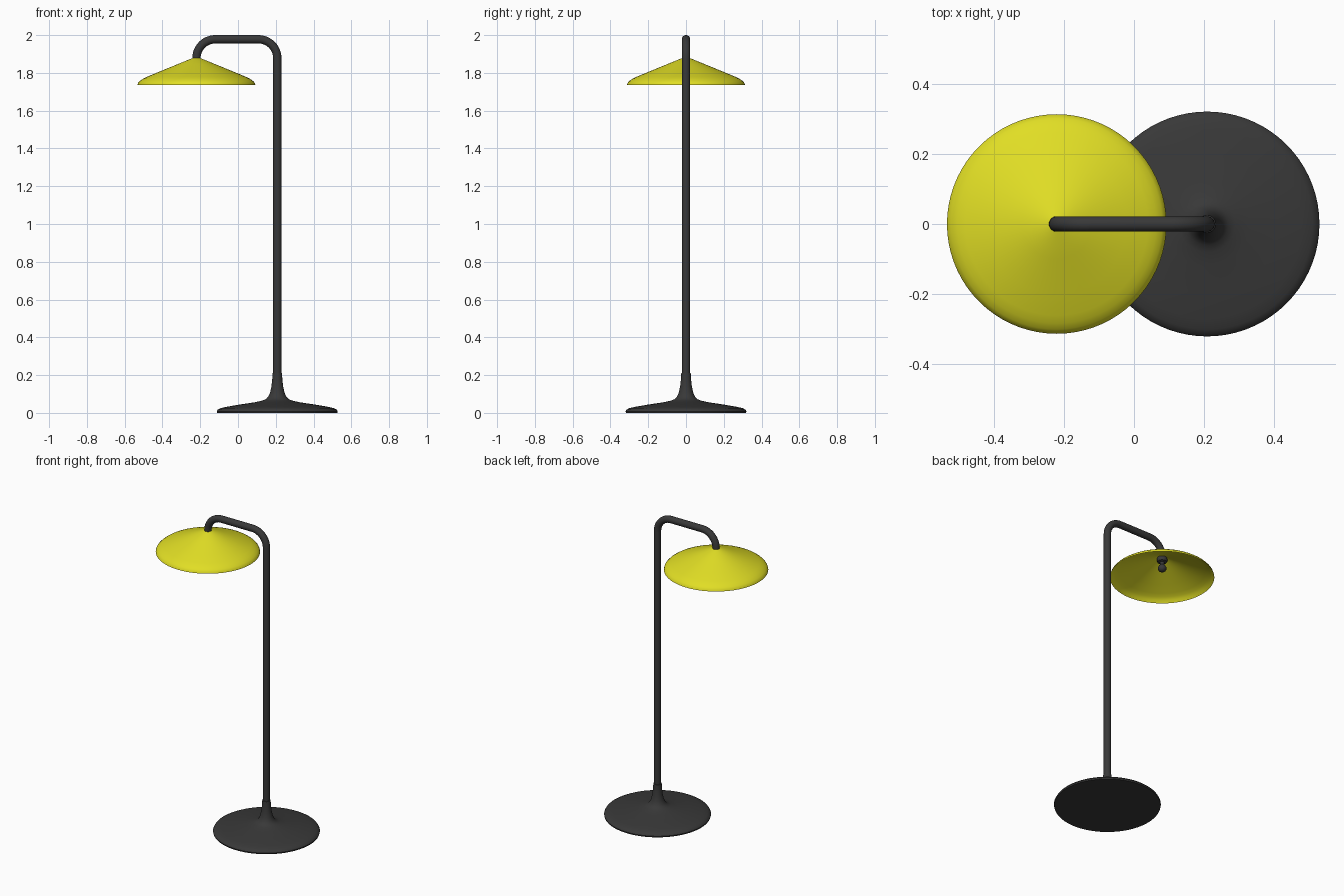
import bpy, bmesh
from math import pi, sin, cos
from mathutils import Vector

cube = bpy.data.objects.get("Cube")
if cube:
    bpy.data.objects.remove(cube, do_unlink=True)

POLE_X, SHADE_X, TUBE_R, ARM_Z, BEND = 0.208, -0.22, 0.022, 1.978, 0.1


def material(name, rgb):
    mat = bpy.data.materials.new(name)
    mat.use_nodes = True
    colour = (*rgb, 1)
    mat.diffuse_color = colour
    mat.node_tree.nodes["Principled BSDF"].inputs["Base Color"].default_value = colour
    return mat


def finish(obj, mat, angle):
    obj.data.materials.append(mat)
    bpy.ops.object.select_all(action='DESELECT')
    obj.select_set(True)
    bpy.context.view_layer.objects.active = obj
    bpy.ops.object.shade_smooth_by_angle(angle=angle)


def lathe(name, profile, x, mat, angle=0.7, steps=72):
    """Spin (radius, height) points around a vertical axis at x."""
    bm = bmesh.new()
    verts = [bm.verts.new((r, 0, z)) for r, z in profile]
    edges = [bm.edges.new(pair) for pair in zip(verts, verts[1:])]
    bmesh.ops.spin(bm, geom=verts + edges, cent=(0, 0, 0), axis=(0, 0, 1),
                   angle=2 * pi, steps=steps, use_duplicate=False)
    bmesh.ops.remove_doubles(bm, verts=bm.verts, dist=0.0001)
    bmesh.ops.recalc_face_normals(bm, faces=bm.faces)
    mesh = bpy.data.meshes.new(name)
    bm.to_mesh(mesh)
    bm.free()
    obj = bpy.data.objects.new(name, mesh)
    bpy.context.collection.objects.link(obj)
    obj.location.x = x
    finish(obj, mat, angle)
    return obj


def tube(name, path, radius, mat, sides=24):
    """Sweep a circle along a path lying in the xz plane."""
    bm = bmesh.new()
    rings = []
    for i, p in enumerate(path):
        t = (path[min(i + 1, len(path) - 1)] - path[max(i - 1, 0)]).normalized()
        side = Vector((0, 1, 0))
        out = t.cross(side)
        rings.append([bm.verts.new(p + radius * (cos(a) * side + sin(a) * out))
                      for a in (2 * pi * k / sides for k in range(sides))])
    for a, b in zip(rings, rings[1:]):
        for k in range(sides):
            n = (k + 1) % sides
            bm.faces.new((a[k], a[n], b[n], b[k]))
    bm.faces.new(rings[0])
    bm.faces.new(rings[-1])
    bmesh.ops.recalc_face_normals(bm, faces=bm.faces)
    mesh = bpy.data.meshes.new(name)
    bm.to_mesh(mesh)
    bm.free()
    obj = bpy.data.objects.new(name, mesh)
    bpy.context.collection.objects.link(obj)
    finish(obj, mat, 0.7)


def bend(x, start, end, steps=12):
    angles = [start + (end - start) * i / steps for i in range(steps + 1)]
    return [Vector((x + BEND * cos(a), 0, ARM_Z - BEND + BEND * sin(a))) for a in angles]


dark = material("charcoal metal", (0.04, 0.04, 0.04))
yellow = material("yellow enamel", (0.75, 0.73, 0.018))

# Weighted foot flaring up into the pole
lathe("base", [(0, 0), (0.318, 0), (0.32, 0.008), (0.315, 0.017), (0.3, 0.025),
               (0.27, 0.032), (0.2, 0.044), (0.12, 0.056), (0.08, 0.065),
               (0.06, 0.073), (0.047, 0.087), (0.038, 0.108), (0.031, 0.14),
               (0.027, 0.175), (0.025, 0.21), (0.021, 0.212)], POLE_X, dark)

# Upright, arm and drop in one bent tube
tube("pole_and_arm",
     [Vector((POLE_X, 0, 0.05))]
     + bend(POLE_X - BEND, 0, pi / 2)
     + bend(SHADE_X + BEND, pi / 2, pi)
     + [Vector((SHADE_X, 0, 1.86))], TUBE_R, dark)

# Thin conical shade, open below
shade = lathe("shade", [(0.012, 1.88), (0.024, 1.877), (0.1, 1.846), (0.2, 1.805),
                        (0.26, 1.78), (0.283, 1.769), (0.3, 1.757),
                        (0.309, 1.747), (0.3125, 1.736)], SHADE_X, yellow)
# Underside sheet of the shade
lathe("shade_lining", [(0.012, 1.875), (0.1, 1.841), (0.2, 1.8), (0.26, 1.775),
                       (0.283, 1.764), (0.3, 1.752), (0.3125, 1.736)], SHADE_X, yellow)

# Collar, stem and knob under the shade
lathe("lamp_holder", [(0, 1.872), (0.03, 1.868), (0.032, 1.85), (0.028, 1.842),
                      (0.014, 1.838), (0.013, 1.822), (0.02, 1.814),
                      (0.026, 1.802), (0.026, 1.793), (0.02, 1.782),
                      (0.01, 1.776), (0, 1.775)], SHADE_X, dark, steps=32)
